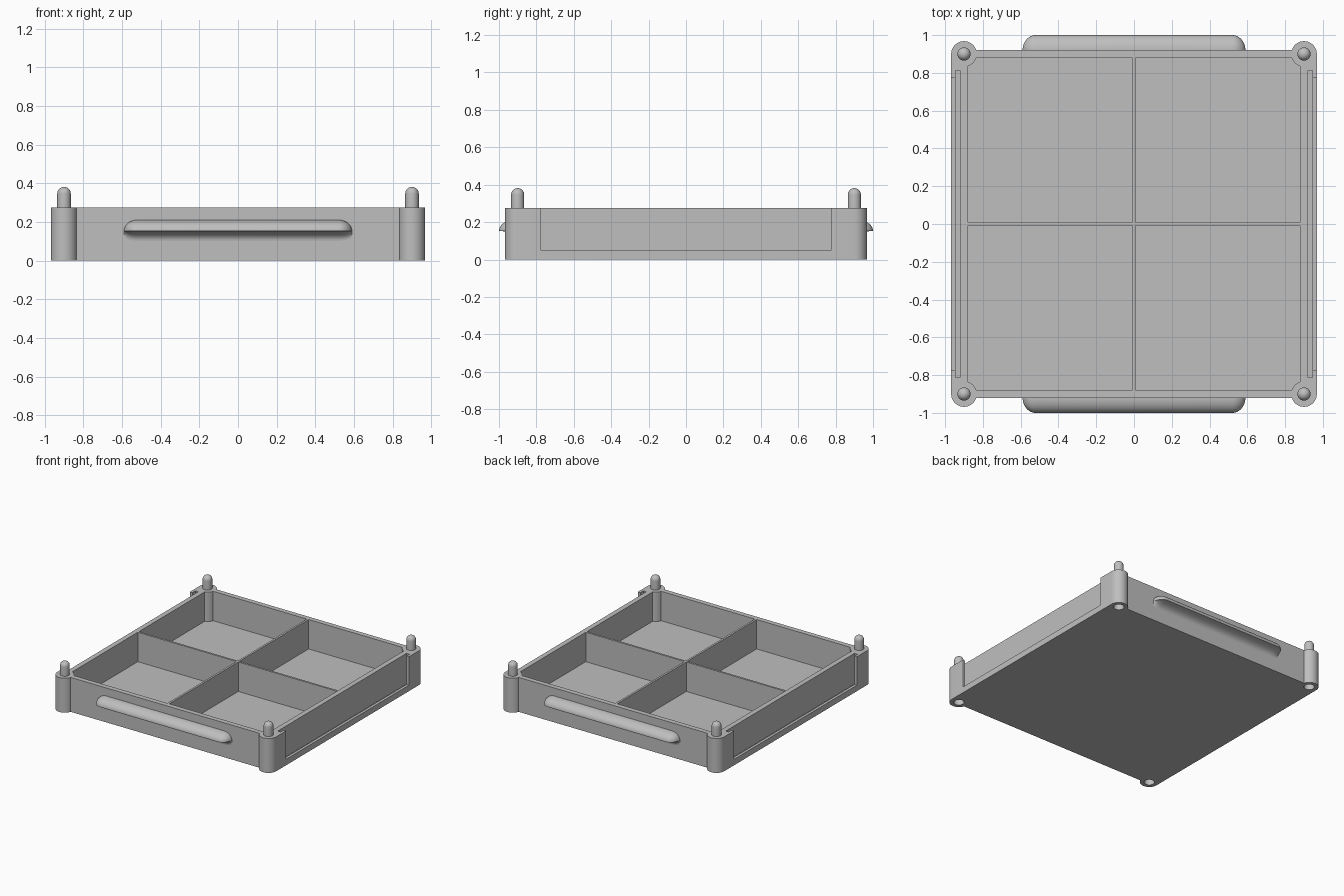
import bpy, bmesh, math
from mathutils import Matrix, Vector

cube = bpy.data.objects.get("Cube")
if cube:
    bpy.data.objects.remove(cube, do_unlink=True)

grey = bpy.data.materials.new("plastic_grey")
grey.use_nodes = True
colour = (0.52, 0.52, 0.52, 1)
grey.diffuse_color = colour
grey.node_tree.nodes["Principled BSDF"].inputs["Base Color"].default_value = colour

HEIGHT, FLOOR = 0.275, 0.04
HALF_X, WALL_Y, INNER = 0.968, 0.92, 0.88
POST, POST_R, PEG_R, PEG_TOP = 0.9, 0.068, 0.035, 0.382
CORNERS = [(sx, sy) for sx in (-1, 1) for sy in (-1, 1)]


def finish(name, bm):
    bmesh.ops.recalc_face_normals(bm, faces=bm.faces)
    mesh = bpy.data.meshes.new(name)
    bm.to_mesh(mesh)
    bm.free()
    mesh.materials.append(grey)
    obj = bpy.data.objects.new(name, mesh)
    bpy.context.collection.objects.link(obj)
    return obj


def box(name, low, high):
    low, high = Vector(low), Vector(high)
    bm = bmesh.new()
    place = Matrix.Translation((low + high) / 2) @ Matrix.Diagonal((*(high - low), 1))
    bmesh.ops.create_cube(bm, size=1, matrix=place)
    return finish(name, bm)


def lathe(name, profile, x, y, steps=40):
    """Spin a radius/height profile around a vertical axis."""
    bm = bmesh.new()
    verts = [bm.verts.new((r, 0, z)) for r, z in profile]
    edges = [bm.edges.new(pair) for pair in zip(verts, verts[1:])]
    bmesh.ops.spin(bm, geom=verts + edges, axis=(0, 0, 1), cent=(0, 0, 0),
                   angle=math.tau, steps=steps)
    bmesh.ops.remove_doubles(bm, verts=bm.verts, dist=0.0001)
    bmesh.ops.translate(bm, verts=bm.verts, vec=(x, y, 0))
    return finish(name, bm)


def combine(target, tool, operation):
    """Apply a boolean and discard its tool."""
    mod = target.modifiers.new(operation.title(), "BOOLEAN")
    mod.operation, mod.solver, mod.object = operation, "EXACT", tool
    graph = bpy.context.evaluated_depsgraph_get()
    mesh = bpy.data.meshes.new_from_object(target.evaluated_get(graph))
    target.modifiers.clear()
    target.data = mesh
    bpy.data.objects.remove(tool, do_unlink=True)


def smooth(obj):
    bpy.ops.object.select_all(action="DESELECT")
    obj.select_set(True)
    bpy.context.view_layer.objects.active = obj
    bpy.ops.object.shade_smooth_by_angle(angle=math.radians(35))


# Tray walls and floor
tray = box("tray", (-HALF_X, -POST, 0), (HALF_X, POST, HEIGHT))
combine(tray, box("wall", (-POST, -WALL_Y, 0), (POST, WALL_Y, HEIGHT)), "UNION")
combine(tray, box("cavity", (-INNER, -INNER, FLOOR), (INNER, INNER, 1)), "DIFFERENCE")

# Round corner posts with stacking sockets underneath
for sx, sy in CORNERS:
    post = [(0, 0), (POST_R, 0), (POST_R, HEIGHT), (0, HEIGHT)]
    combine(tray, lathe("post", post, sx * POST, sy * POST), "UNION")
    socket = [(0, -0.1), (0.038, -0.1), (0.038, 0.11), (0, 0.11)]
    combine(tray, lathe("socket", socket, sx * POST, sy * POST), "DIFFERENCE")

# Label slots in the two sides, open at the top and through a window
for s in (-1, 1):
    for a, b, half_y, bottom in ((0.92, 0.946, 0.812, 0.03), (0.94, 1.1, 0.775, 0.048)):
        x0, x1 = sorted((s * a, s * b))
        combine(tray, box("slot", (x0, -half_y, bottom), (x1, half_y, 1)), "DIFFERENCE")
smooth(tray)

# Crossed dividers
box("long_divider", (-0.008, -INNER, FLOOR), (0.008, INNER, HEIGHT))
for s, side in ((-1, "right"), (1, "left")):
    x0, x1 = sorted((s * 0.008, s * INNER))
    box(side + "_divider", (x0, -0.008, FLOOR), (x1, 0.008, HEIGHT))

# Round-topped locating pegs
for sx, sy in CORNERS:
    dome = [(PEG_R * math.cos(i * math.pi / 16), PEG_TOP - PEG_R + PEG_R * math.sin(i * math.pi / 16))
            for i in range(8)]
    profile = [(PEG_R, HEIGHT)] + dome + [(0, PEG_TOP)]
    name = ("front" if sy < 0 else "back") + ("_left" if sx > 0 else "_right") + "_peg"
    smooth(lathe(name, profile, sx * POST, sy * POST))


def handle(name, side):
    """Loft a grip with a rounded top and a hollow curve beneath."""
    bm = bmesh.new()
    arc = [i * math.pi / 24 for i in range(13)]
    ends = [(0.52 + 0.07 * math.sin(t), max(math.cos(t), 0.02)) for t in arc]
    stations = [(-x, s) for x, s in reversed(ends)] + ends
    rings = []
    for x, s in stations:
        drop = 0.05 * s ** 0.4
        points = [(0.08 * s * math.sin(t), 0.153 + 0.058 * s * math.cos(t)) for t in arc]
        points += [(0.08 * s * (1 - math.sin(t)), 0.153 - drop + drop * math.cos(t)) for t in arc[1:]]
        rings.append([bm.verts.new((x, side * (WALL_Y + y), z)) for y, z in points])
    for a, b in zip(rings, rings[1:]):
        for i in range(len(a)):
            j = (i + 1) % len(a)
            bm.faces.new((a[i], a[j], b[j], b[i]))
    bm.faces.new(rings[0])
    bm.faces.new(rings[-1])
    smooth(finish(name, bm))


# Grips on the front and back
handle("front_handle", -1)
handle("back_handle", 1)
